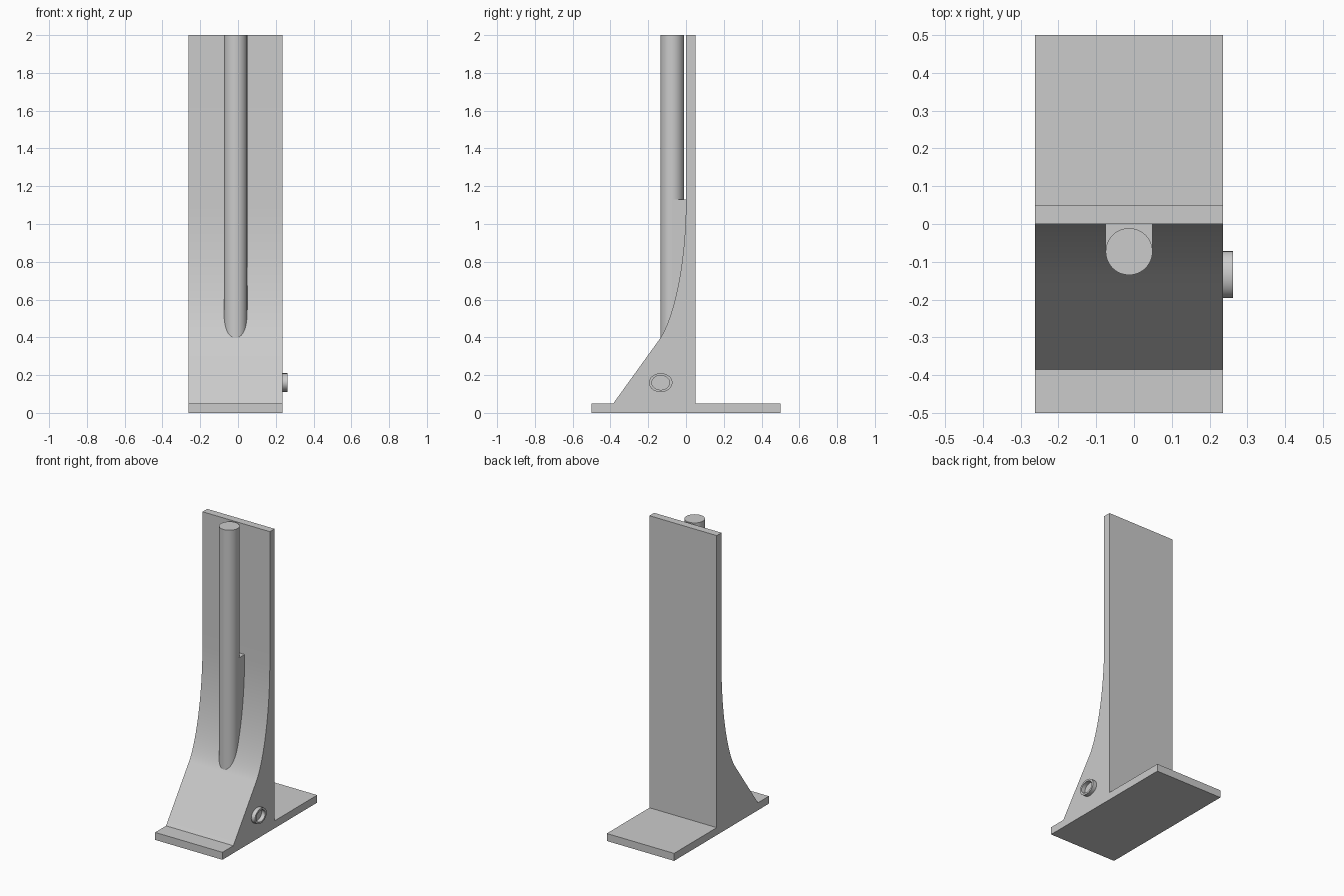
import bpy
import bmesh
import math
from mathutils import Vector
from mathutils.geometry import interpolate_bezier

default_cube = bpy.data.objects.get("Cube")
if default_cube:
    bpy.data.objects.remove(default_cube, do_unlink=True)

grey = bpy.data.materials.new("plain grey")
grey.use_nodes = True
grey.diffuse_color = (0.6, 0.6, 0.6, 1)
grey.node_tree.nodes["Principled BSDF"].inputs["Base Color"].default_value = grey.diffuse_color

LEFT, RIGHT = 0.235, -0.262   # side faces of the stand
ROD_X, ROD_Y, ROD_R = -0.013, -0.073, 0.062


def finish(name, bm, smooth=True):
    bmesh.ops.recalc_face_normals(bm, faces=bm.faces)
    mesh = bpy.data.meshes.new(name)
    bm.to_mesh(mesh)
    bm.free()
    mesh.materials.append(grey)
    obj = bpy.data.objects.new(name, mesh)
    bpy.context.collection.objects.link(obj)
    if smooth:
        bpy.ops.object.select_all(action="DESELECT")
        obj.select_set(True)
        bpy.context.view_layer.objects.active = obj
        bpy.ops.object.shade_smooth_by_angle(angle=math.radians(30))
    return obj


def extrude_profile(name, points, x0, x1):
    """Extrude a closed (y, z) outline along x."""
    bm = bmesh.new()
    face = bm.faces.new([bm.verts.new((x0, y, z)) for y, z in points])
    moved = bmesh.ops.extrude_face_region(bm, geom=[face], use_keep_orig=True)["geom"]
    verts = [v for v in moved if isinstance(v, bmesh.types.BMVert)]
    bmesh.ops.translate(bm, verts=verts, vec=(x1 - x0, 0, 0))
    return finish(name, bm)


# Stand: base plate, sloped foot and upright wall in one outline
sweep = interpolate_bezier(Vector((-0.14, 0.39)), Vector((-0.077, 0.48)),
                           Vector((0, 0.75)), Vector((0, 1.13)), 24)
outline = [(-0.5, 0), (-0.5, 0.05), (-0.385, 0.05)]
outline += [(p.x, p.y) for p in sweep]
outline += [(0, 2), (0.05, 2), (0.05, 0.05), (0.5, 0.05), (0.5, 0)]
extrude_profile("stand", outline, RIGHT, LEFT)

# Rod standing in front of the wall, its foot sunk into the slope
rod = bmesh.new()
bottom, top = 0.3, 2.0
bmesh.ops.create_cone(rod, cap_ends=True, segments=48, radius1=ROD_R,
                      radius2=ROD_R, depth=top - bottom)
bmesh.ops.translate(rod, verts=rod.verts, vec=(ROD_X, ROD_Y, (bottom + top) / 2))
finish("rod", rod)

# Web joining the lower rod to the wall
extrude_profile("rod_web", [(ROD_Y, 0.32), (ROD_Y, 1.13), (0.02, 1.13), (0.02, 0.32)],
                ROD_X - ROD_R, ROD_X + ROD_R)

# Raised oval ring on the left side of the foot
ring = bmesh.new()
count = 40
section = [(LEFT - 0.01, 1), (0.262, 1), (0.262, 0.76), (LEFT - 0.01, 0.76)]
loops = []
for i in range(count):
    a = math.tau * i / count
    loops.append([ring.verts.new((x, -0.134 + 0.062 * s * math.cos(a),
                                  0.16 + 0.05 * s * math.sin(a))) for x, s in section])
for i, loop in enumerate(loops):
    after = loops[(i + 1) % count]
    for j in range(4):
        k = (j + 1) % 4
        ring.faces.new((loop[j], loop[k], after[k], after[j]))
finish("side_ring", ring)
